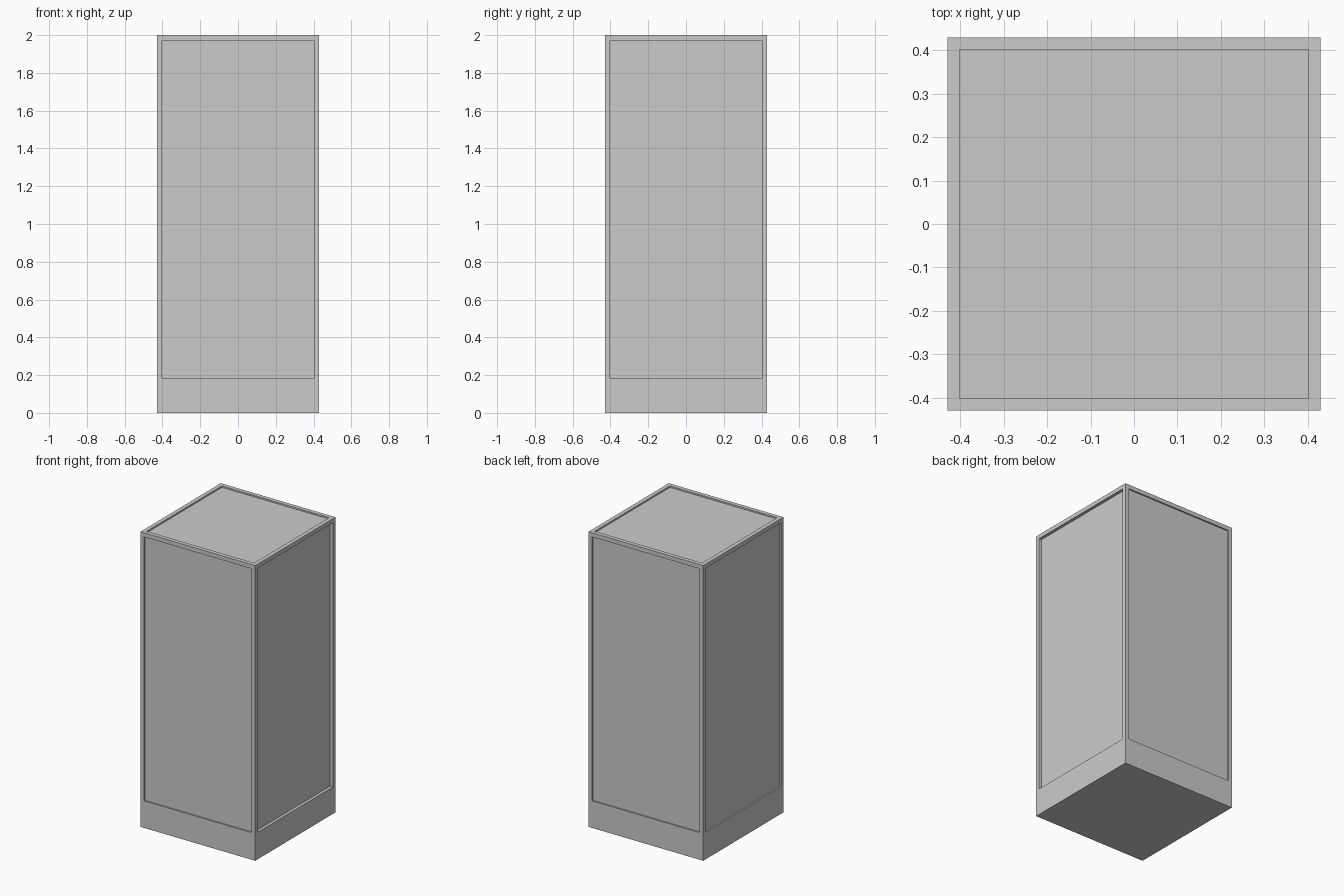
import bpy, bmesh

if "Cube" in bpy.data.objects:
    bpy.data.objects.remove(bpy.data.objects["Cube"])

WIDTH, HEIGHT = 0.86, 2.0
MARGIN = 0.028        # frame width around every panel
PLINTH = 0.183        # height of the solid base band
SHALLOW, DEEP = 0.01, 0.02

# Cabinet body: a plain block standing on the floor
bm = bmesh.new()
bmesh.ops.create_cube(bm, size=1)
for v in bm.verts:
    v.co.x *= WIDTH
    v.co.y *= WIDTH
    v.co.z = (v.co.z + 0.5) * HEIGHT
bm.normal_update()

# Recessed panels on the four sides and the top
for face in [f for f in bm.faces if f.normal.z > -0.5]:
    normal = face.normal.copy()
    bmesh.ops.inset_individual(bm, faces=[face], thickness=MARGIN,
                               use_even_offset=True)
    if abs(normal.z) < 0.5:
        for v in face.verts:
            if v.co.z < HEIGHT / 2:
                v.co.z = PLINTH
    # The right-hand panel sits deeper than the others
    depth = DEEP if normal.x > 0.5 else SHALLOW
    panel = bmesh.ops.extrude_discrete_faces(bm, faces=[face])["faces"][0]
    bmesh.ops.translate(bm, verts=panel.verts[:], vec=normal * -depth)

bmesh.ops.recalc_face_normals(bm, faces=bm.faces[:])
mesh = bpy.data.meshes.new("cabinet_body")
bm.to_mesh(mesh)
bm.free()
bpy.context.collection.objects.link(bpy.data.objects.new("cabinet_body", mesh))
